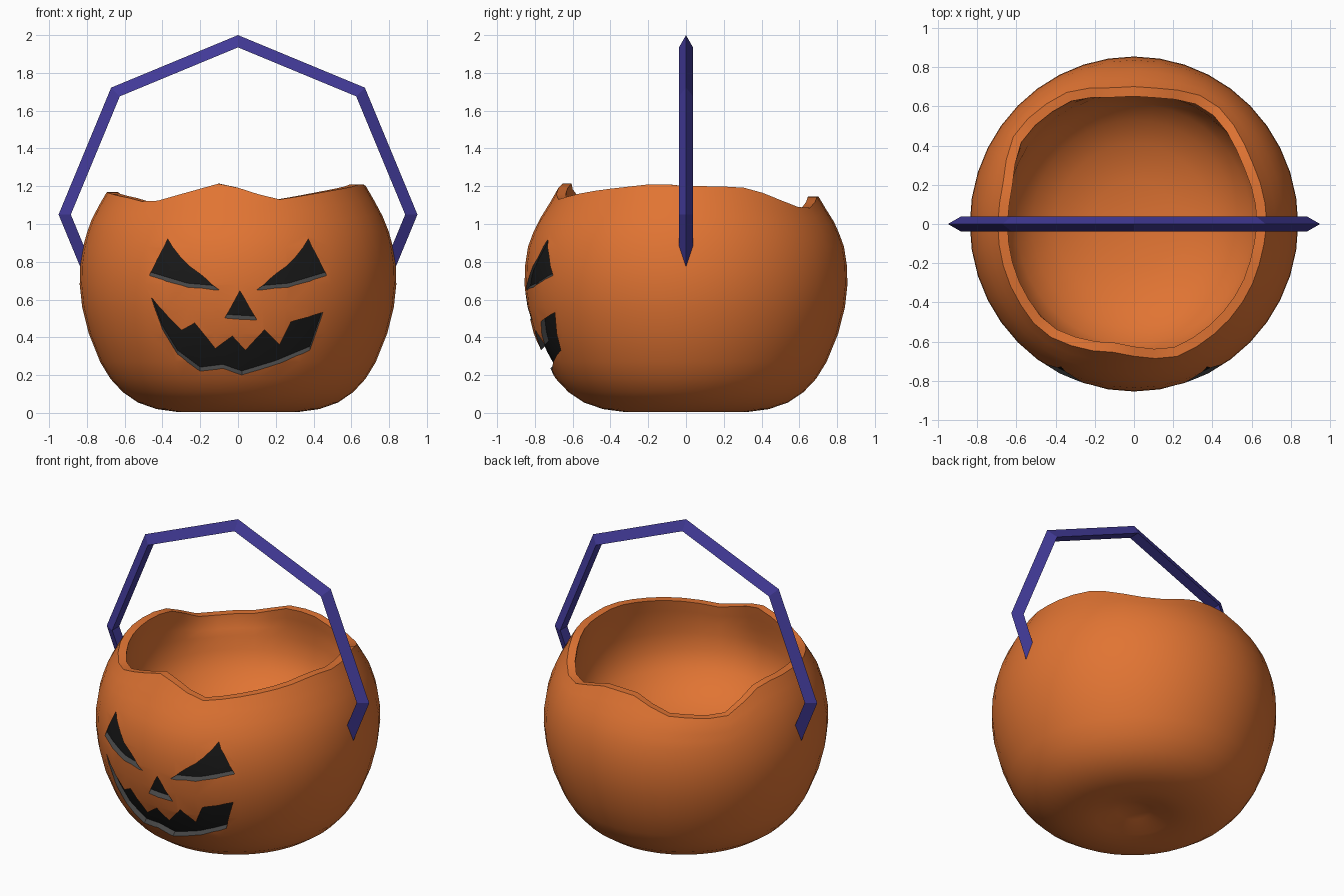
import bpy, bmesh, math
from mathutils import Vector

if "Cube" in bpy.data.objects:
    bpy.data.objects.remove(bpy.data.objects["Cube"])


def material(name, rgb):
    m = bpy.data.materials.new(name)
    m.diffuse_color = (*rgb, 1)
    m.use_nodes = True
    m.node_tree.nodes["Principled BSDF"].inputs["Base Color"].default_value = m.diffuse_color
    return m


orange = material("pumpkin orange", (0.75, 0.175, 0.033))
black = material("black", (0.010, 0.010, 0.010))
grey = material("dark grey", (0.06, 0.06, 0.06))
indigo = material("indigo", (0.053, 0.042, 0.31))


def make_object(name, bm, mats):
    bmesh.ops.recalc_face_normals(bm, faces=bm.faces[:])
    me = bpy.data.meshes.new(name)
    bm.to_mesh(me)
    bm.free()
    ob = bpy.data.objects.new(name, me)
    bpy.context.collection.objects.link(ob)
    for m in mats:
        me.materials.append(m)
    return ob


def lerp_table(table, v):
    for (a, fa), (b, fb) in zip(table, table[1:]):
        if v <= b:
            return fa + (fb - fa) * (v - a) / (b - a)
    return table[-1][1]


# Outer profile (z, radius), inner profile (radius, z), uneven rim (angle, height)
LOWER = [(.005, .32), (.02, .43), (.055, .53), (.11, .61), (.18, .675), (.27, .73),
         (.42, .79), (.56, .825), (.68, .838), (.78, .835), (.88, .82)]
OUTER = LOWER + [(1.0, .787), (1.1, .735), (1.16, .70), (1.23, .66)]
INNER = [(.655, .84), (.60, .74), (.52, .655), (.40, .58), (.22, .53)]
RIM = [(0, 1.2), (15, 1.2), (30, 1.19), (42, 1.14), (50, 1.1), (60, 1.075), (70, 1.11),
       (83, 1.15), (100, 1.14), (115, 1.06), (142, 1.04), (150, 1.08),
       (158, 1.15), (170, 1.17), (192, 1.165), (215, 1.14), (230, 1.11),
       (245, 1.16), (263, 1.22), (278, 1.16), (288, 1.13), (305, 1.16),
       (318, 1.18), (335, 1.2), (347, 1.215), (360, 1.2)]
SEG = 40


def radius(z):
    return lerp_table(OUTER, z)


def depth_scale(z):
    return lerp_table([(0, 1.02), (.9, 1.02), (1.1, .99), (2, .99)], z)


# Pumpkin bowl: outer wall, rim, inner wall
bm = bmesh.new()


def ring(rz):
    vs = []
    for i in range(SEG):
        a = 360 * i / SEG
        r, z = rz(lerp_table(RIM, a))
        t = math.radians(a)
        vs.append(bm.verts.new((r * math.cos(t), depth_scale(z) * r * math.sin(t), z)))
    return vs


def fixed(r, z):
    return lambda h: (r, z)


def upper(t, thick):
    def f(h):
        z = .88 + (h - .88) * t
        return radius(z) - thick, z
    return f


steps = (.25, .5, .75, 1)
specs = [fixed(.1, .05), fixed(.22, .014)]
specs += [fixed(r, z) for z, r in LOWER]
specs += [upper(t, 0) for t in steps]
specs += [upper(t, .05 + .12 * (1 - t)) for t in reversed(steps)]
specs += [fixed(r, z) for r, z in INNER]
rings = [ring(s) for s in specs]
for a, b in zip(rings, rings[1:]):
    for i in range(SEG):
        j = (i + 1) % SEG
        bm.faces.new((a[i], a[j], b[j], b[i]))
for loop, z in ((rings[0], .07), (rings[-1], .515)):
    c = bm.verts.new((0, 0, z))
    for i in range(SEG):
        bm.faces.new((loop[i], loop[(i + 1) % SEG], c))
bowl = make_object("pumpkin_bowl", bm, [orange, black, grey])


# Carved face: recesses whose black backs follow the curved wall
def carve(name, outline, depth=.022, rise=.022):
    bm = bmesh.new()
    bm.faces.new([bm.verts.new((x, 0, z)) for x, z in outline])
    for k in range(-5, 6):
        for co, no in (((k * .1 + .003, 0, 0), (1, 0, 0)),
                       ((0, 0, .503 + k * .1), (0, 0, 1))):
            geom = bm.verts[:] + bm.edges[:] + bm.faces[:]
            bmesh.ops.bisect_plane(bm, geom=geom, plane_co=co, plane_no=no)
    out = bmesh.ops.extrude_face_region(bm, geom=bm.faces[:])["geom"]
    back_faces = [g for g in out if isinstance(g, bmesh.types.BMFace)]
    back_verts = {g for g in out if isinstance(g, bmesh.types.BMVert)}
    for v in bm.verts:
        x, z = v.co.x, v.co.z
        y = -1.02 * math.sqrt(radius(z) ** 2 - x * x)
        if v in back_verts:          # walls lean upwards, showing the lower sill
            v.co = (x, y + depth, z + rise)
        else:
            v.co = (x, y - depth, z - rise)
    for f in bm.faces:
        f.material_index = 2
    for f in back_faces:
        f.material_index = 1
    cutter = make_object(name, bm, [orange, black, grey])
    cutter.hide_render = True
    mod = bowl.modifiers.new(name, 'BOOLEAN')
    mod.operation, mod.solver, mod.object = 'DIFFERENCE', 'EXACT', cutter
    bpy.context.view_layer.objects.active = bowl
    bpy.ops.object.modifier_apply(modifier=name)
    bpy.data.objects.remove(cutter)


EYE = [(.372, .915), (.47, .725), (.27, .665), (.10, .65), (.30, .815)]
MOUTH = [(-.46, .61), (-.39, .53), (-.30, .435), (-.23, .475), (-.12, .34),
         (-.03, .405), (.04, .33), (.14, .44), (.22, .36), (.28, .48),
         (.45, .53), (.38, .33), (.2, .255), (.02, .2), (-.08, .235),
         (-.2, .22), (-.32, .31), (-.40, .44)]
carve("right_eye", EYE)
carve("left_eye", [(-x, z) for x, z in EYE])
carve("nose", [(.01, .645), (.1, .49), (-.07, .5)])
carve("mouth", MOUTH)

# Handle: arc of an eight-sided ring with a triangular section
bm = bmesh.new()
CZ, R_OUT, R_IN, HALF = 1.05, .95, .885, .037
sections = []
for k in range(-1, 6):
    a = math.radians(45 * k)
    sections.append([Vector((r * math.cos(a), y, CZ + r * math.sin(a)))
                     for r, y in ((R_OUT, 0), (R_IN, HALF), (R_IN, -HALF))])
for end, nxt in ((0, 1), (-1, -2)):      # stop both ends inside the bowl wall
    sections[end] = [q.lerp(p, .43) for p, q in zip(sections[end], sections[nxt])]
loops = [[bm.verts.new(p) for p in s] for s in sections]
for a, b in zip(loops, loops[1:]):
    for i in range(3):
        j = (i + 1) % 3
        bm.faces.new((a[i], a[j], b[j], b[i]))
bm.faces.new(loops[0])
bm.faces.new(loops[-1])
make_object("handle", bm, [indigo])

# Smooth bowl with crisp carved edges
bpy.ops.object.select_all(action='DESELECT')
bowl.select_set(True)
bpy.context.view_layer.objects.active = bowl
bpy.ops.object.shade_smooth_by_angle(angle=math.radians(35))
